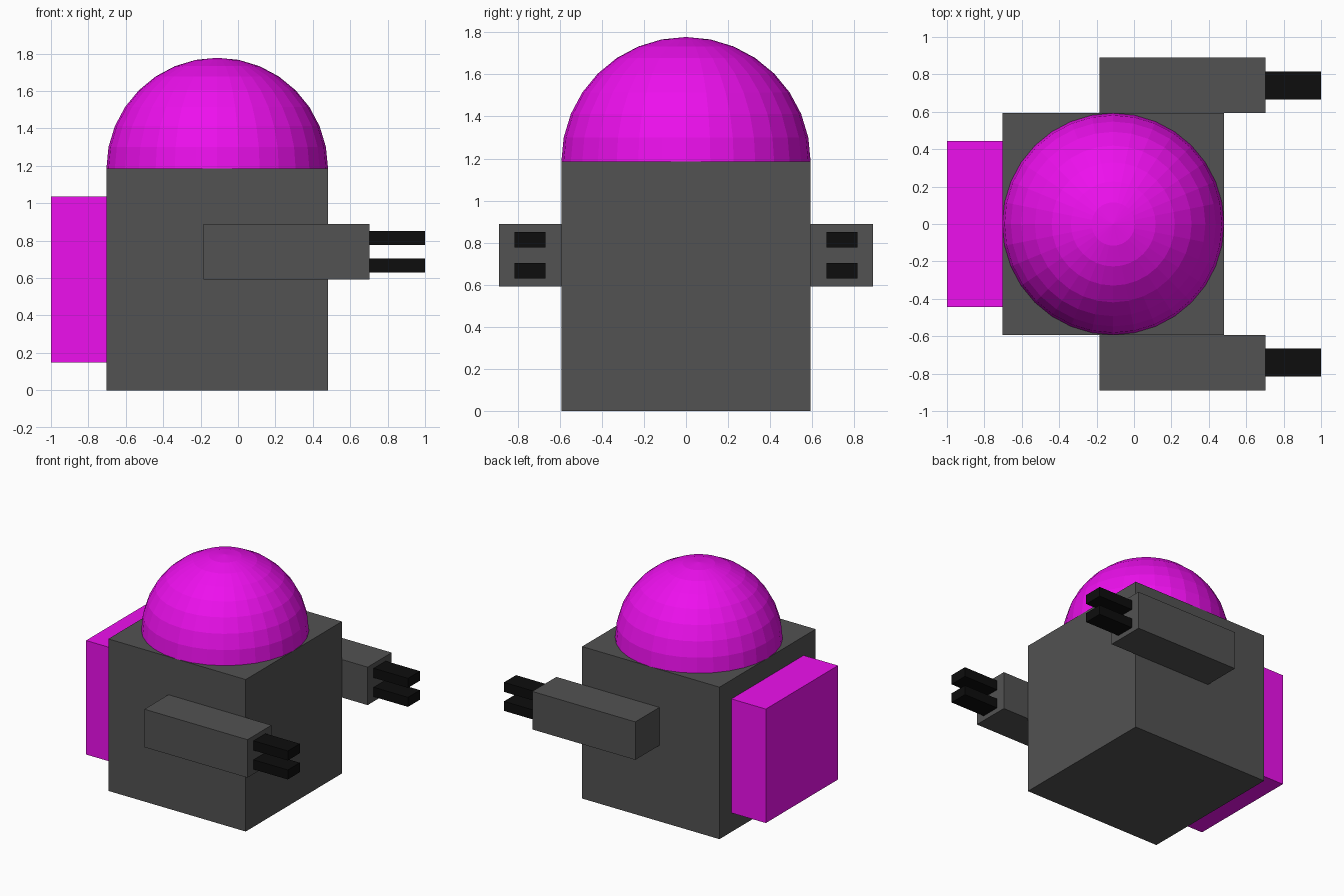
import bpy, bmesh
from mathutils import Matrix

if "Cube" in bpy.data.objects:
    bpy.data.objects.remove(bpy.data.objects["Cube"])

U = 2 / 27  # design grid: the model is 27 units long


def material(name, rgb):
    m = bpy.data.materials.new(name)
    m.diffuse_color = (*rgb, 1)
    m.use_nodes = True
    m.node_tree.nodes["Principled BSDF"].inputs["Base Color"].default_value = m.diffuse_color
    return m


MAGENTA = material("magenta", (0.85, 0.005, 0.85))
GREY = material("dark_grey", (0.085, 0.085, 0.085))
BLACK = material("black", (0.004, 0.004, 0.004))


def finish(bm, name, mat):
    mesh = bpy.data.meshes.new(name)
    bm.to_mesh(mesh)
    bm.free()
    mesh.materials.append(mat)
    obj = bpy.data.objects.new(name, mesh)
    bpy.context.collection.objects.link(obj)
    return obj


def box(name, x, y, z, mat):
    """Box from (min, max) ranges in grid units, x measured from the rear."""
    size = [(b - a) * U for a, b in (x, y, z)]
    mid = [sum(x) / 2 * U - 1, sum(y) / 2 * U, sum(z) / 2 * U]
    bm = bmesh.new()
    bmesh.ops.create_cube(bm, size=1, matrix=Matrix.Translation(mid) @ Matrix.Diagonal((*size, 1)))
    return finish(bm, name, mat)


# Body and backpack
box("body", (4, 20), (-8, 8), (0, 16), GREY)
box("backpack", (0, 4), (-6, 6), (2, 14), MAGENTA)

# Arms with two prongs each, on both sides
for side, s in (("right", -1), ("left", 1)):
    def span(a, b):
        return tuple(sorted((s * a, s * b)))
    box(f"{side}_arm", (11, 23), span(8, 12), (8, 12), GREY)
    for level, z in (("lower", 8.5), ("upper", 10.5)):
        box(f"{side}_{level}_prong", (23, 27), span(9, 11), (z, z + 1), BLACK)

# Faceted dome head: upper half of a sphere
bm = bmesh.new()
bmesh.ops.create_uvsphere(bm, u_segments=32, v_segments=16, radius=8 * U)
bmesh.ops.delete(bm, geom=[v for v in bm.verts if v.co.z < -1e-4], context="VERTS")
bmesh.ops.translate(bm, verts=bm.verts, vec=(12 * U - 1, 0, 16 * U))
finish(bm, "dome_head", MAGENTA)
